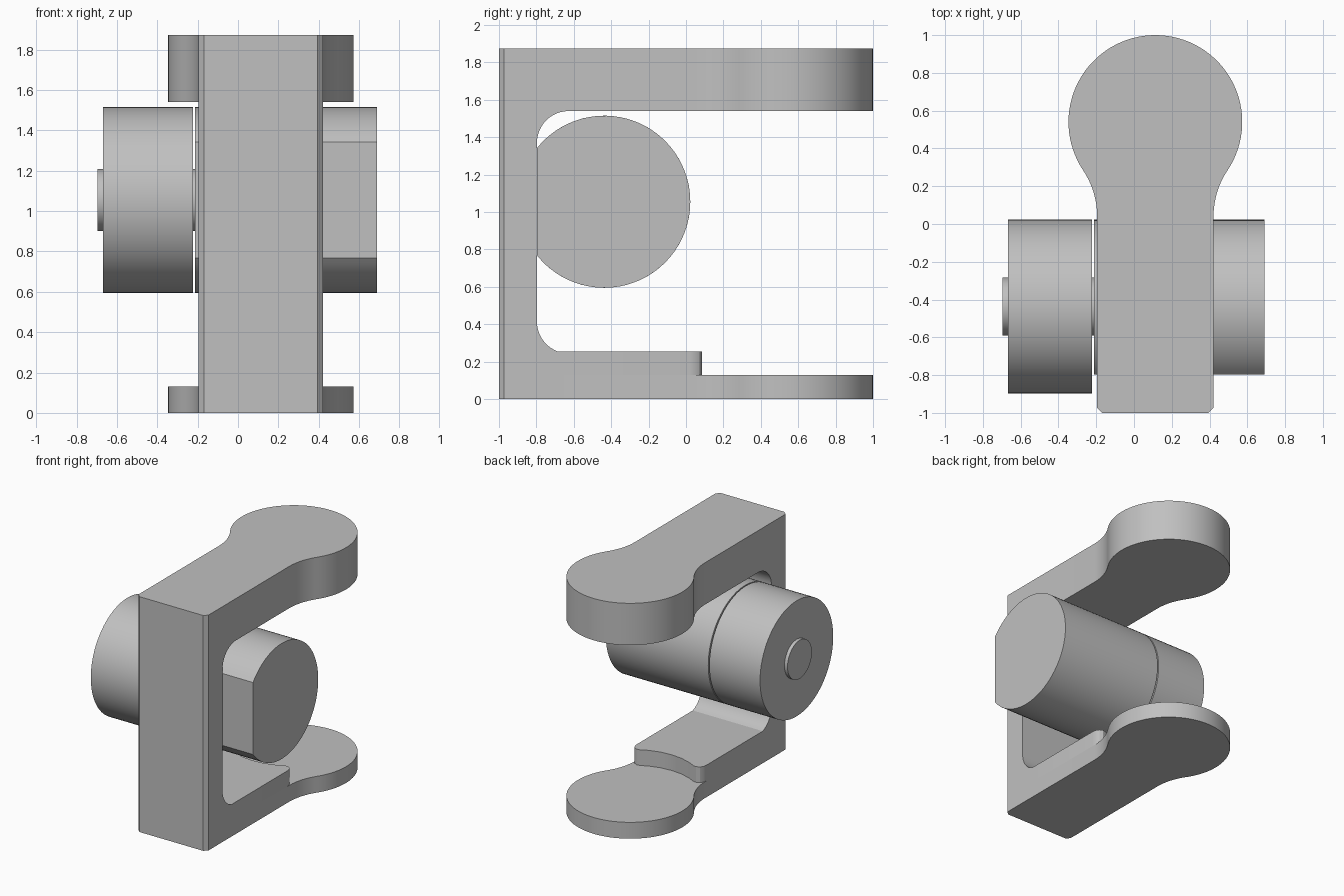
import bpy, bmesh
from math import sin, cos, pi, atan2, acos, hypot, sqrt, radians

cube = bpy.data.objects.get("Cube")
if cube:
    bpy.data.objects.remove(cube)

grey = bpy.data.materials.new("plain grey")
grey.use_nodes = True
grey.diffuse_color = (0.53, 0.53, 0.53, 1)
grey.node_tree.nodes["Principled BSDF"].inputs["Base Color"].default_value = (0.53, 0.53, 0.53, 1)


def arc(cx, cy, r, start, end, steps):
    """Points along an arc, angles in radians."""
    angles = [start + (end - start) * i / steps for i in range(steps + 1)]
    return [(cx + r * cos(a), cy + r * sin(a)) for a in angles]


def prism(name, outline, axis, low, high, chamfer_y=None):
    """Extrude a flat outline along x (outline in y, z) or z (outline in x, y)."""
    def place(p, h):
        return (h, p[0], p[1]) if axis == "x" else (p[0], p[1], h)
    bm = bmesh.new()
    face = bm.faces.new([bm.verts.new(place(p, low)) for p in outline])
    new = bmesh.ops.extrude_face_region(bm, geom=[face])["geom"]
    shift = place((0, 0), high - low)
    bmesh.ops.translate(bm, vec=shift, verts=[g for g in new if isinstance(g, bmesh.types.BMVert)])
    bmesh.ops.recalc_face_normals(bm, faces=bm.faces[:])
    if chamfer_y is not None:
        edges = [e for e in bm.edges
                 if all(abs(v.co.y - chamfer_y) < 1e-4 for v in e.verts)
                 and abs(e.verts[0].co.z - e.verts[1].co.z) > 0.1]
        bmesh.ops.bevel(bm, geom=edges, offset=0.027, segments=1, affect="EDGES")
    mesh = bpy.data.meshes.new(name)
    bm.to_mesh(mesh)
    bm.free()
    mesh.materials.append(grey)
    obj = bpy.data.objects.new(name, mesh)
    bpy.context.collection.objects.link(obj)
    bpy.ops.object.select_all(action="DESELECT")
    obj.select_set(True)
    bpy.context.view_layer.objects.active = obj
    bpy.ops.object.shade_smooth_by_angle(angle=radians(25))
    return obj


MID, HALF = 0.113, 0.308          # bracket centre line and half width
HEIGHT, PAD_TOP, ARM_LOW = 1.873, 0.255, 1.54
BACK, PAD_START, ARM_START = -0.797, -0.69, -0.63


def mirrored(right_side):
    """Close an outline given as its right half, about the centre line."""
    left = [(-x, y) for x, y in reversed(right_side) if abs(x) > 1e-5]
    return [(MID + x, y) for x, y in right_side + left]


def keyhole(start_y):
    """Straight neck blending into a round head."""
    head_y, head_r, flare_y = 0.54, 0.46, 0.04
    dy = head_y - flare_y
    r = (HALF ** 2 + dy ** 2 - head_r ** 2) / (2 * (head_r - HALF))
    turn = atan2(dy, HALF + r)
    neck = [(HALF, start_y)] + arc(HALF + r, flare_y, r, pi, pi - turn, 8)
    head = arc(0, head_y, head_r, -turn, pi / 2, 32)
    return mirrored(neck + head[1:])


# Upright spine with rounded inner corners
fillet = 0.17
low_z = PAD_TOP + sqrt(fillet ** 2 - (ARM_START - PAD_START) ** 2)
low_end = -atan2(low_z - PAD_TOP, -(ARM_START - PAD_START)) 
spine = [(-1, 0), (PAD_START, 0)]
spine += arc(BACK + fillet, low_z, fillet, low_end, -pi, 10)
spine += arc(BACK + fillet, ARM_LOW - fillet, fillet, pi, pi / 2, 12)
spine += [(BACK + fillet, HEIGHT), (-1, HEIGHT)]
spine[1] = (BACK + fillet + fillet * cos(low_end), 0)
prism("spine", spine, "x", MID - HALF, MID + HALF, chamfer_y=-1)

# Upper arm and thin base plate
prism("upper_arm", keyhole(BACK + fillet), "z", ARM_LOW, HEIGHT)
prism("base_plate", keyhole(spine[1][0]), "z", 0, 0.13)

# Raised pad with a scooped, round-cornered end
pad = [(HALF, spine[1][0]), (HALF, 0.02), (0.303, 0.05), (0.288, 0.073), (0.262, 0.085),
       (0.235, 0.082), (0.18, 0.054), (0.09, 0.028), (0, 0.02)]
prism("base_pad", mirrored(pad), "z", 0.13, PAD_TOP)

# Barrel with a flat against the spine, end drum, hub and spindle
AXIS_Y, AXIS_Z, RADIUS = -0.437, 1.055, 0.46
flat = acos((AXIS_Y - BACK) / RADIUS)
prism("barrel", arc(AXIS_Y, AXIS_Z, RADIUS, -pi + flat, pi - flat, 64), "x", -0.212, 0.69)
for name, radius, low, high in (("drum", RADIUS, -0.668, -0.222),
                                ("hub", 0.153, -0.695, -0.668),
                                ("spindle", 0.153, -0.222, -0.212)):
    prism(name, arc(AXIS_Y, AXIS_Z, radius, 0, 2 * pi, 72)[:-1], "x", low, high)
